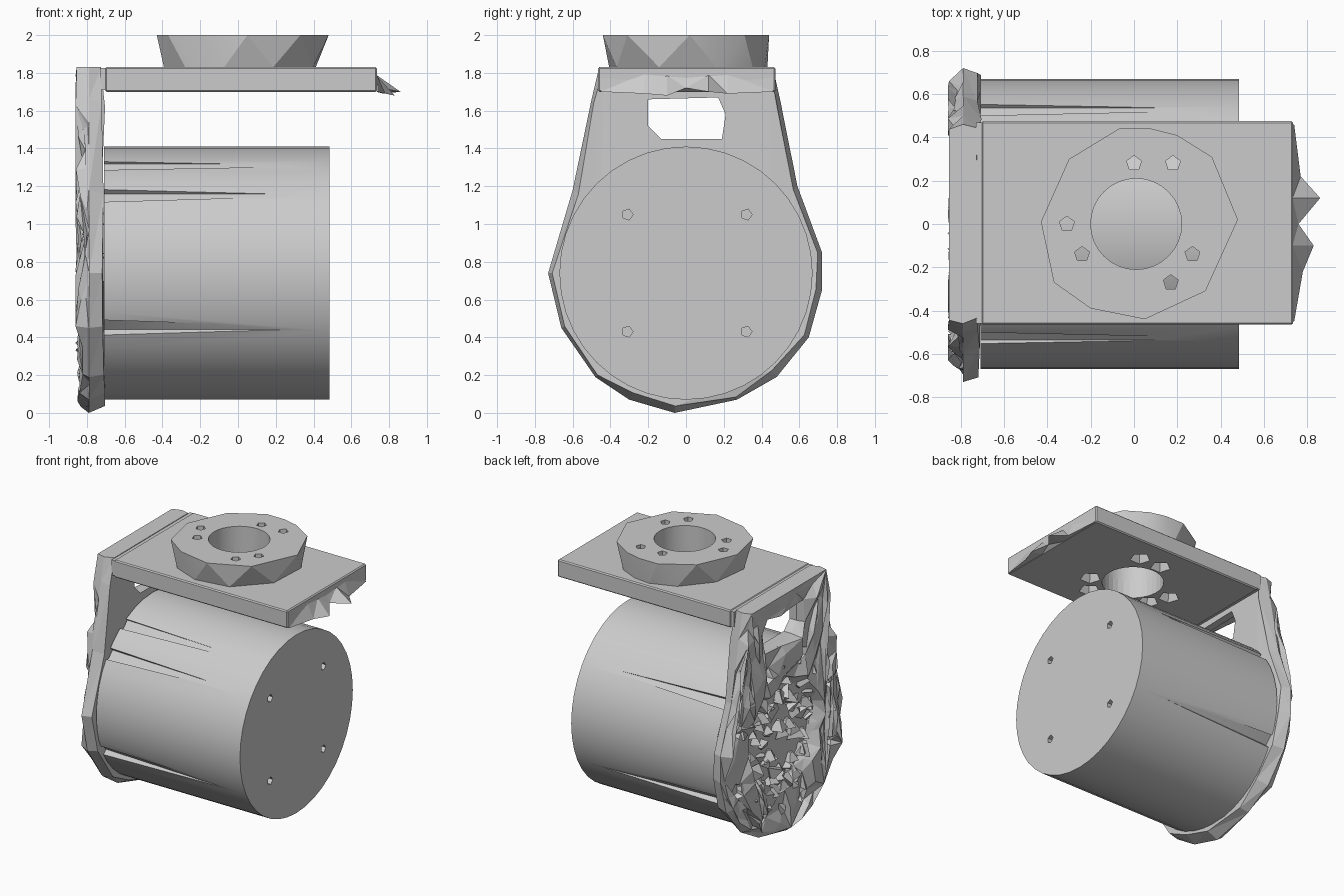
import bpy, bmesh, math, random
from mathutils import Vector, Matrix

random.seed(4)
cube = bpy.data.objects.get("Cube")
if cube:
    bpy.data.objects.remove(cube, do_unlink=True)

grey = bpy.data.materials.new("light grey metal")
grey.use_nodes = True
grey.diffuse_color = (0.6, 0.6, 0.6, 1)
grey.node_tree.nodes["Principled BSDF"].inputs["Base Color"].default_value = (0.6, 0.6, 0.6, 1)

AXIS_Z = 0.74  # height of the drum axis
ALONG_X = Matrix.Rotation(math.pi / 2, 4, "Y")


def finish(name, bm):
    bmesh.ops.recalc_face_normals(bm, faces=bm.faces[:])
    mesh = bpy.data.meshes.new(name)
    bm.to_mesh(mesh)
    bm.free()
    mesh.materials.append(grey)
    obj = bpy.data.objects.new(name, mesh)
    bpy.context.collection.objects.link(obj)
    return obj


def cone(bm, center, r1, r2, depth, sides, turn=Matrix()):
    bmesh.ops.create_cone(bm, cap_ends=True, segments=sides, radius1=r1, radius2=r2,
                          depth=depth, matrix=Matrix.Translation(center) @ turn)


def on_axis(x, radius, angle):
    return Vector((x, radius * math.cos(angle), AXIS_Z + radius * math.sin(angle)))


def box(bm, low, high):
    low, high = Vector(low), Vector(high)
    size = Matrix.Diagonal((*(high - low), 1))
    bmesh.ops.create_cube(bm, size=1, matrix=Matrix.Translation((low + high) / 2) @ size)


def skin(bm, loops):
    """Skin matching loops of points and cap both ends."""
    rings = [[bm.verts.new(p) for p in loop] for loop in loops]
    n = len(rings[0])
    for a, b in zip(rings, rings[1:]):
        for i in range(n):
            j = (i + 1) % n
            bm.faces.new((a[i], a[j], b[j], b[i]))
    bm.faces.new(rings[0])
    bm.faces.new(rings[-1])


def cut(obj, bm):
    """Subtract the cutter shapes and keep the resulting mesh."""
    cutter = finish("cutter", bm)
    cutter.hide_render = True
    mod = obj.modifiers.new("cut", "BOOLEAN")
    mod.operation, mod.solver, mod.object = "DIFFERENCE", "EXACT", cutter
    bpy.context.view_layer.update()
    result = bpy.data.meshes.new_from_object(obj.evaluated_get(bpy.context.evaluated_depsgraph_get()))
    obj.modifiers.clear()
    obj.data = result
    bpy.data.objects.remove(cutter, do_unlink=True)


def smooth(obj, degrees=30):
    bpy.ops.object.select_all(action="DESELECT")
    obj.select_set(True)
    bpy.context.view_layer.objects.active = obj
    bpy.ops.object.shade_smooth_by_angle(angle=math.radians(degrees))


# Motor drum with four screw holes and long slits fading away from the bracket
bm = bmesh.new()
cone(bm, (-0.112, 0, AXIS_Z), 0.67, 0.67, 1.194, 40, ALONG_X)
drum = finish("motor_drum", bm)
bm = bmesh.new()
for y in (-0.31, 0.32):
    for z in (-0.31, 0.31):
        cone(bm, (0.48, y, AXIS_Z + z), 0.03, 0.03, 0.1, 5, ALONG_X)
for degrees in (142, 122, 206, 38, -26):
    cone(bm, on_axis(-0.2, 0.68, math.radians(degrees)), 0.06, 0.008, 1.1, 4, ALONG_X)
cut(drum, bm)
smooth(drum)

# Upright bracket plate: rounded below, tapering to the top
outline = [(-0.46, 1.83), (-0.5, 1.66), (-0.6, 1.18), (-0.73, 0.74), (-0.66, 0.45), (-0.48, 0.19),
           (-0.3, 0.07), (-0.06, 0), (0.27, 0.07), (0.48, 0.19), (0.65, 0.4), (0.72, 0.65),
           (0.72, 0.85), (0.59, 1.2), (0.5, 1.65), (0.46, 1.83)]


def slice_at(x, inset, rough):
    points = []
    for y, z in outline:
        k = 1 - inset - random.uniform(0, rough)
        dx = random.uniform(-rough, rough) * 0.3
        points.append((x + dx, y * k, z if z > 1.8 else AXIS_Z + (z - AXIS_Z) * k))
    return points


bm = bmesh.new()
skin(bm, [slice_at(-0.84, 0.02, 0.06), slice_at(-0.79, 0, 0), slice_at(-0.715, 0.02, 0.04)])
bmesh.ops.triangulate(bm, faces=bm.faces[:])
plate = finish("bracket_upright", bm)

# Flared window, funnel-shaped pocket and screw holes
window = [(-0.2, 1.66), (-0.2, 1.52), (-0.13, 1.45), (0.19, 1.45), (0.21, 1.58), (0.17, 1.67)]
bm = bmesh.new()
skin(bm, [[(x, y * k, 1.56 + (z - 1.56) * k) for y, z in window]
          for x, k in ((-0.9, 1.35), (-0.78, 1), (-0.6, 1))])
cone(bm, (-0.835, 0, AXIS_Z), 0.5, 0.36, 0.15, 12, ALONG_X)
for i in range(8):
    cone(bm, on_axis(-0.87, 0.58, math.tau * (i + 0.5) / 8), 0.05, 0.05, 0.2, 5, ALONG_X)
cut(plate, bm)

# Crumple the outward side of the plate into irregular facets
bm = bmesh.new()
bm.from_mesh(plate.data)
bmesh.ops.triangulate(bm, faces=bm.faces[:])
for length in (0.35, 0.22):
    edges = [e for e in bm.edges if e.calc_length() > length
             and all(v.co.x < -0.74 for v in e.verts)]
    bmesh.ops.subdivide_edges(bm, edges=edges, cuts=1)
    bmesh.ops.triangulate(bm, faces=bm.faces[:])
for v in bm.verts:
    if v.co.x < -0.8 and v.co.z < 1.8:
        v.co += Vector((random.uniform(-0.015, 0.045), random.uniform(-0.015, 0.015),
                        random.uniform(-0.015, 0.015)))
        v.co.x = max(v.co.x, -0.86)
bm.to_mesh(plate.data)
bm.free()

# Ragged chips in the pocket and around the rim of the upright plate
bm = bmesh.new()


def chip(center, size):
    spin = Matrix.Rotation(random.uniform(0, math.tau), 4, random.choice("XYZ"))
    cone(bm, center, size, size * 0.3, size, random.choice((3, 4)), spin)


for i in range(60):
    chip(on_axis(random.uniform(-0.79, -0.77), 0.42 * math.sqrt(random.random()),
                 random.uniform(0, math.tau)), random.uniform(0.045, 0.08))
for i in range(16):
    chip(on_axis(-0.79, random.uniform(0.5, 0.62), math.tau * i / 16), random.uniform(0.04, 0.07))
finish("bracket_chips", bm)

# Spots shared by the shelf and the mounting ring
bolt_spots = [(0.18, 0.28), (-0.31, 0), (-0.24, -0.14), (0.27, -0.14), (0.17, -0.27), (0, 0.28)]


def ring_holes():
    bm = bmesh.new()
    cone(bm, (0.01, 0, 1.85), 0.21, 0.21, 0.6, 32)
    for x, y in bolt_spots:
        cone(bm, (x, y, 1.85), 0.036, 0.036, 0.6, 5)
    return bm


# Horizontal shelf with softened edges, its holes torn wider underneath
bm = bmesh.new()
box(bm, (-0.705, -0.465, 1.7), (0.735, 0.475, 1.83))
bmesh.ops.bevel(bm, geom=bm.edges[:], offset=0.008, segments=1, affect="EDGES")
shelf = finish("bracket_shelf", bm)
cut(shelf, ring_holes())
bm = bmesh.new()
for x, y in bolt_spots:
    cone(bm, (x, y, 1.72), 0.085, 0.04, 0.1, 5)
cut(shelf, bm)
bm = bmesh.new()
box(bm, (-0.73, -0.46, 1.71), (-0.70, 0.47, 1.825))
finish("bracket_fold", bm)

# Torn lip on the free end of the shelf
bm = bmesh.new()
lip = [(0.74, -0.45, 1.7), (0.78, -0.22, 1.69), (0.83, -0.1, 1.68), (0.76, 0.0, 1.72),
       (0.86, 0.12, 1.7), (0.77, 0.22, 1.69), (0.74, 0.46, 1.7)]
low = [bm.verts.new(p) for p in lip]
high = [bm.verts.new((0.732, y, 1.78 + 0.08 * abs(y))) for _, y, _ in lip]
root = [bm.verts.new((0.732, y, 1.7)) for _, y, _ in lip]
for a, b in ((high, low), (low, root), (root, high)):
    for i in range(len(lip) - 1):
        bm.faces.new((a[i], a[i + 1], b[i + 1], b[i]))
bmesh.ops.triangulate(bm, faces=bm.faces[:])
finish("torn_lip", bm)

# Faceted mounting ring: the lower rim is turned half a side, giving slanted triangles
rim = [Vector(p) for p in ((0.48, 0.02), (0.36, 0.31), (0.2, 0.41), (0.08, 0.44), (-0.07, 0.44),
                           (-0.3, 0.3), (-0.43, 0.01), (-0.37, -0.27), (-0.2, -0.39),
                           (0.05, -0.44), (0.33, -0.31))]
base = [(a + b) * 0.49 for a, b in zip(rim, rim[1:] + rim[:1])]
bm = bmesh.new()
skin(bm, [[(*p, 1.83) for p in base], [(*p, 2) for p in rim]])
bmesh.ops.triangulate(bm, faces=[f for f in bm.faces if len(f.verts) == 4])
ring = finish("mounting_ring", bm)
cut(ring, ring_holes())
smooth(ring, 20)
